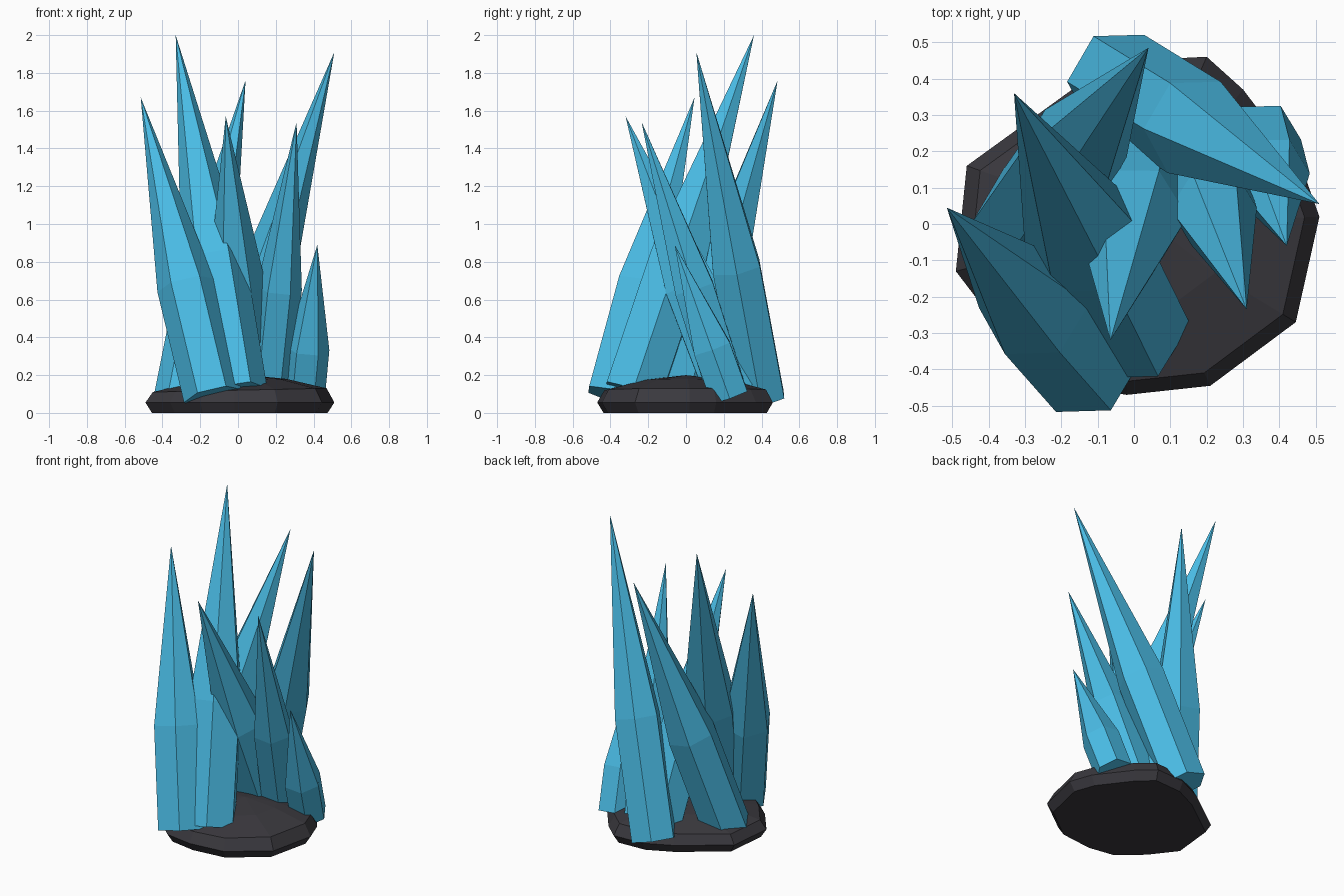
import bpy, bmesh, math
from mathutils import Vector

if "Cube" in bpy.data.objects:
    bpy.data.objects.remove(bpy.data.objects["Cube"])


def material(name, rgb):
    m = bpy.data.materials.new(name)
    m.diffuse_color = (*rgb, 1)
    m.use_nodes = True
    m.node_tree.nodes["Principled BSDF"].inputs["Base Color"].default_value = m.diffuse_color
    return m


BLUE = material("ice blue", (0.068, 0.50, 0.78))
DARK = material("dark rock", (0.042, 0.040, 0.048))


def loft(name, rings, tip, mat):
    """Closed flat-shaded solid: stacked rings, capped below, pointed on top."""
    bm = bmesh.new()
    rows = [[bm.verts.new(p) for p in ring] for ring in rings]
    apex = bm.verts.new(tip)
    n = len(rows[0])
    bm.faces.new(rows[0][::-1])
    for i in range(n):
        j = (i + 1) % n
        for a, b in zip(rows, rows[1:]):
            bm.faces.new((a[i], a[j], b[j], b[i]))
        bm.faces.new((rows[-1][i], rows[-1][j], apex))
    bmesh.ops.recalc_face_normals(bm, faces=bm.faces)
    me = bpy.data.meshes.new(name)
    bm.to_mesh(me)
    bm.free()
    me.materials.append(mat)
    ob = bpy.data.objects.new(name, me)
    bpy.context.collection.objects.link(ob)
    return ob


def crystal(name, base, tip, radius, shoulder):
    """Leaning six-sided prism that narrows to a point above its shoulder."""
    base, tip = Vector(base), Vector(tip)
    turn = Vector((0, 0, 1)).rotation_difference(tip - base)
    hexagon = [turn @ Vector((radius * math.cos(k * math.pi / 3),
                              radius * math.sin(k * math.pi / 3), 0)) for k in range(6)]
    rings = [[base.lerp(tip, t) + h for h in hexagon] for t in (0, shoulder)]
    loft(name, rings, tip, BLUE)


# Crystals: base centre, tip, radius, shoulder position along the length
crystal("crystal_front_left", (-0.135, -0.385, 0.09), (-0.515, 0.045, 1.67), 0.155, 0.37)
crystal("crystal_tallest", (-0.015, -0.28, 0.105), (-0.33, 0.36, 2.0), 0.172, 0.37)
crystal("crystal_left", (-0.295, 0.005, 0.08), (0.04, 0.485, 1.76), 0.15, 0.38)
crystal("crystal_back", (-0.045, 0.395, 0.075), (0.51, 0.055, 1.91), 0.145, 0.38)
crystal("crystal_middle", (0.03, 0.24, 0.10), (-0.065, -0.32, 1.57), 0.155, 0.39)
crystal("crystal_right", (0.16, 0.22, 0.10), (0.31, -0.235, 1.54), 0.12, 0.39)
crystal("crystal_small", (0.345, 0.23, 0.085), (0.42, -0.06, 0.89), 0.115, 0.32)

# Rock: uneven outline (widest ring), drawn in for the foot and the top
outline = [(0.51, 0.02), (0.46, 0.16), (0.30, 0.37), (0.20, 0.46), (0.0, 0.45), (-0.17, 0.37),
           (-0.46, 0.16), (-0.49, -0.13), (-0.36, -0.30), (-0.20, -0.44), (-0.02, -0.47),
           (0.21, -0.445), (0.445, -0.27)]
rings = [[(x * s, y * s, z + lean * x) for x, y in outline]
         for s, z, lean in ((0.93, 0, 0), (1.0, 0.055, 0), (0.92, 0.12, 0.02), (0.5, 0.17, 0.02))]
loft("rock_base", rings, (0.05, 0.0, 0.2), DARK)
